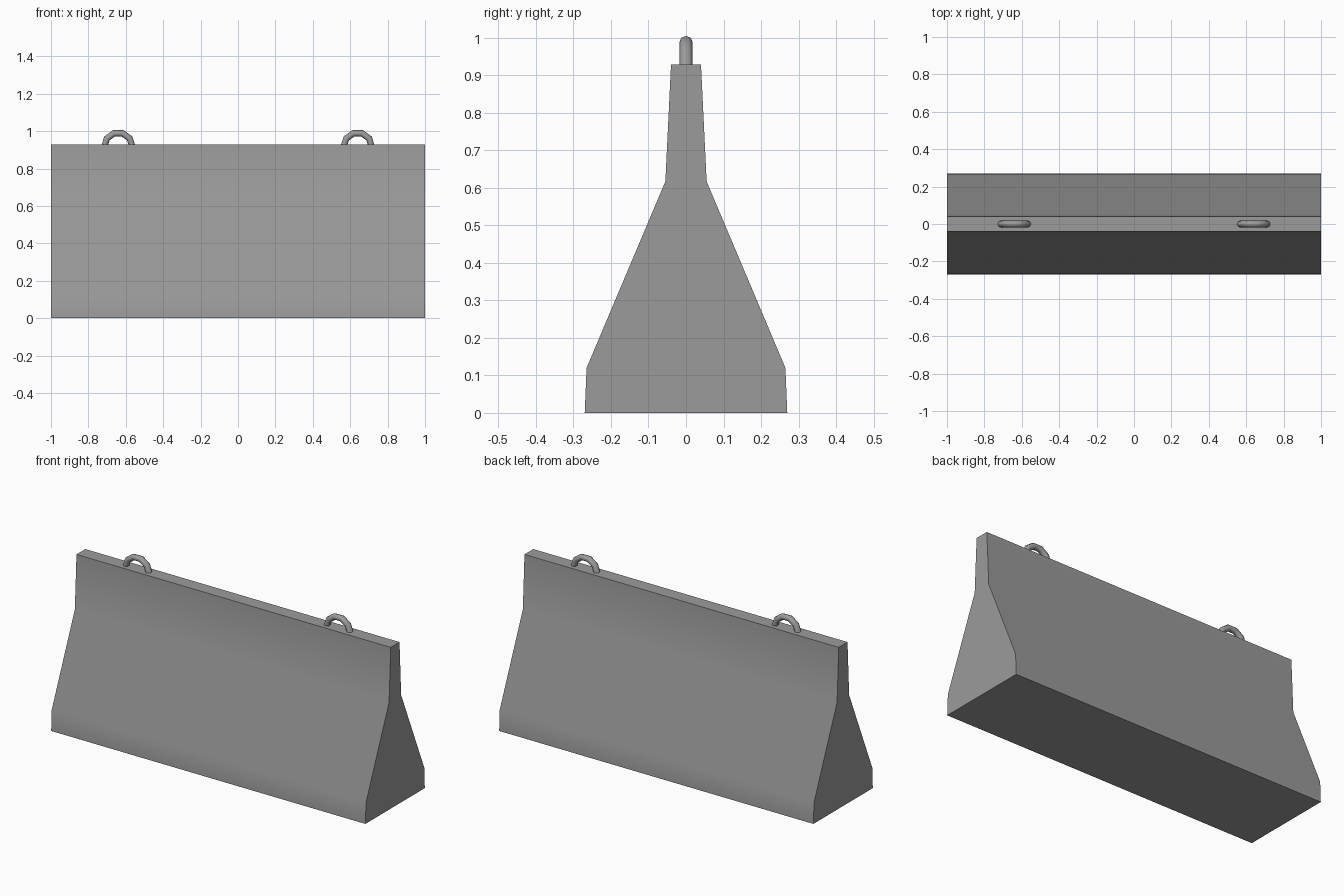
import bpy, bmesh, math
from mathutils import Vector

cube = bpy.data.objects.get("Cube")
if cube:
    bpy.data.objects.remove(cube, do_unlink=True)

concrete = bpy.data.materials.new("concrete_grey")
concrete.use_nodes = True
grey = (0.33, 0.33, 0.33, 1)
concrete.diffuse_color = grey
concrete.node_tree.nodes["Principled BSDF"].inputs["Base Color"].default_value = grey


def finish(bm, name, angle):
    """Turn a bmesh into a smooth-shaded object with the concrete material."""
    bmesh.ops.recalc_face_normals(bm, faces=bm.faces)
    mesh = bpy.data.meshes.new(name)
    bm.to_mesh(mesh)
    bm.free()
    mesh.materials.append(concrete)
    obj = bpy.data.objects.new(name, mesh)
    bpy.context.collection.objects.link(obj)
    bpy.ops.object.select_all(action='DESELECT')
    obj.select_set(True)
    bpy.context.view_layer.objects.active = obj
    bpy.ops.object.shade_smooth_by_angle(angle=math.radians(angle))
    return obj


# Barrier body: flared half profile, mirrored and extruded along its length
half = [(0.27, 0), (0.265, 0.12), (0.055, 0.617), (0.04, 0.928)]
profile = half + [(-y, z) for y, z in reversed(half)]
bm = bmesh.new()
end = bm.faces.new([bm.verts.new((-1, y, z)) for y, z in profile])
side = bmesh.ops.extrude_face_region(bm, geom=[end], use_keep_orig=True)["geom"]
bmesh.ops.translate(bm, vec=(2, 0, 0),
                    verts=[v for v in side if isinstance(v, bmesh.types.BMVert)])
finish(bm, "barrier_body", 30)


# Lifting loops: a small ring spun through half a turn, ends sunk in the body
def lifting_loop(name, x):
    radius, tube, sides = 0.075, 0.0175, 8
    centre = Vector((x, 0, 0.917))
    bm = bmesh.new()
    ring = []
    for i in range(sides):
        a = 2 * math.pi * i / sides
        ring.append(bm.verts.new(
            centre + Vector((radius + tube * math.cos(a), tube * math.sin(a), 0))))
    edges = [bm.edges.new((ring[i], ring[(i + 1) % sides])) for i in range(sides)]
    bmesh.ops.spin(bm, geom=ring + edges, cent=centre, axis=(0, -1, 0),
                   angle=math.pi, steps=5)
    bmesh.ops.holes_fill(bm, edges=[e for e in bm.edges if e.is_boundary], sides=sides)
    finish(bm, name, 60)


lifting_loop("left_lifting_loop", 0.64)
lifting_loop("right_lifting_loop", -0.64)
